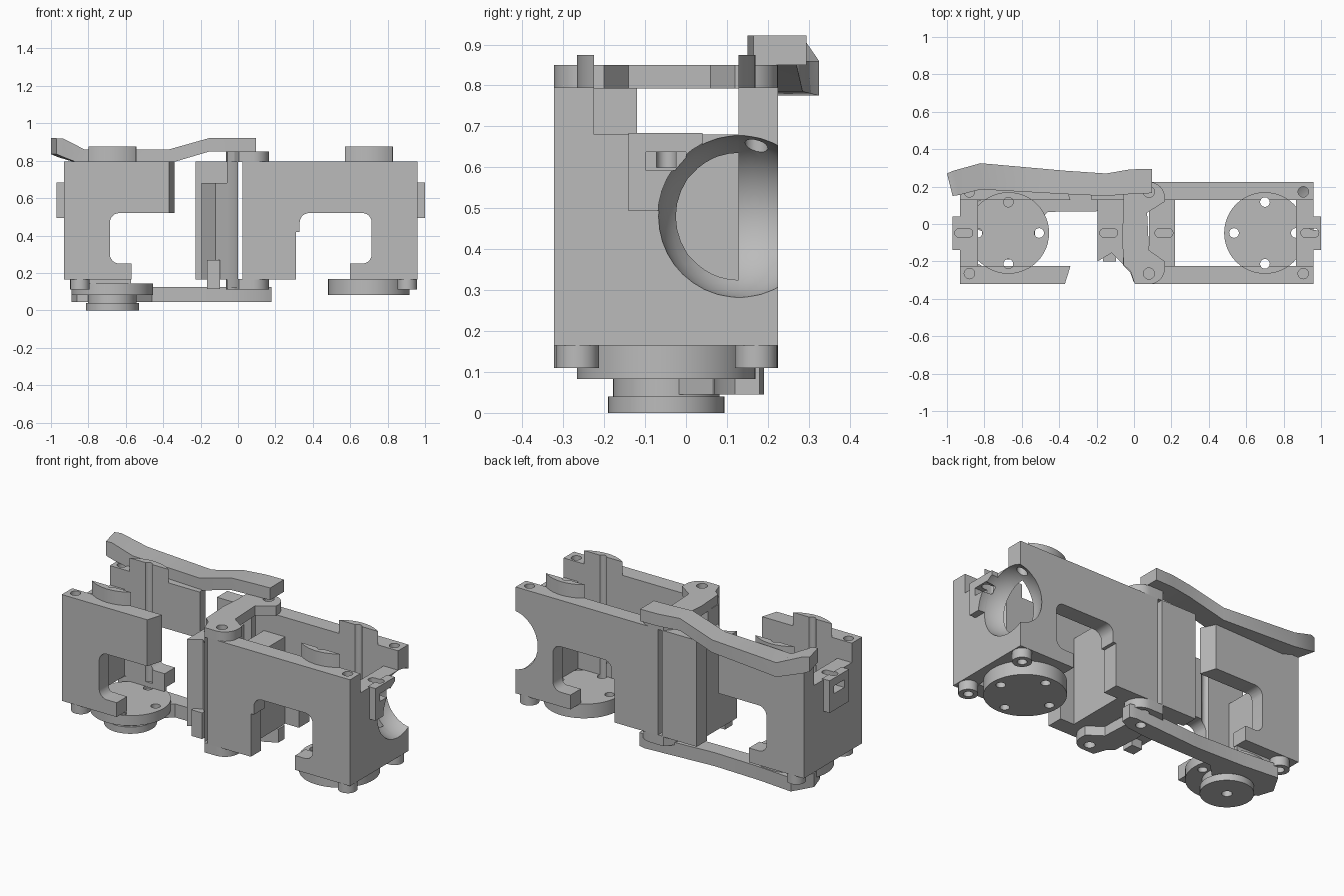
import bpy, bmesh, math
from mathutils import Vector

if "Cube" in bpy.data.objects:
    bpy.data.objects.remove(bpy.data.objects["Cube"])

grey = bpy.data.materials.new("plain_grey")
grey.diffuse_color = (0.5, 0.5, 0.5, 1)
grey.use_nodes = True
grey.node_tree.nodes["Principled BSDF"].inputs["Base Color"].default_value = grey.diffuse_color
YC = -0.048                      # centre line of the two housings


def finish(name, bm):
    bmesh.ops.recalc_face_normals(bm, faces=bm.faces)
    me = bpy.data.meshes.new(name)
    bm.to_mesh(me)
    bm.free()
    me.materials.append(grey)
    ob = bpy.data.objects.new(name, me)
    bpy.context.collection.objects.link(ob)
    return ob


def prism(name, pts, lo, hi, axis="z"):
    """Extrude an outline along z (xy points) or along y (xz points)."""
    bm = bmesh.new()
    place = (lambda a, b, t: (a, b, t)) if axis == "z" else (lambda a, b, t: (a, t, b))
    f = bm.faces.new([bm.verts.new(place(a, b, lo)) for a, b in pts])
    ext = bmesh.ops.extrude_face_region(bm, geom=[f])
    step = Vector(place(0, 0, hi - lo))
    bmesh.ops.translate(bm, vec=step, verts=[v for v in ext["geom"] if isinstance(v, bmesh.types.BMVert)])
    return finish(name, bm)


def box(name, x0, x1, y0, y1, z0, z1):
    return prism(name, [(x0, y0), (x1, y0), (x1, y1), (x0, y1)], z0, z1)


def arc(cx, cy, r, a0, a1, n):
    return [(cx + r * math.cos(math.radians(a0 + (a1 - a0) * i / n)),
             cy + r * math.sin(math.radians(a0 + (a1 - a0) * i / n))) for i in range(n + 1)]


def disc(name, x, y, r, z0, z1, n=48):
    return prism(name, arc(x, y, r, 0, 360, n)[:-1], z0, z1)


def slot(name, x, y, half, r, z0, z1):
    return prism(name, arc(x + half, y, r, -90, 90, 10) + arc(x - half, y, r, 90, 270, 10), z0, z1)


def ball(name, x, y, z, r):
    bm = bmesh.new()
    bmesh.ops.create_uvsphere(bm, u_segments=32, v_segments=20, radius=r)
    bmesh.ops.translate(bm, vec=(x, y, z), verts=bm.verts)
    return finish(name, bm)


def cut(ob, *cutters):
    for c in cutters:
        m = ob.modifiers.new("cut", "BOOLEAN")
        m.operation, m.solver, m.object = "DIFFERENCE", "EXACT", c
        bpy.context.view_layer.objects.active = ob
        bpy.ops.object.modifier_apply(modifier=m.name)
        bpy.data.objects.remove(c)


def screw_holes(cx, z0, z1):
    """Four holes on a cross around the housing axis."""
    return [disc("hole", cx + dx, YC + dy, 0.026, z0, z1, 16)
            for dx, dy in ((0.165, 0), (-0.165, 0), (0, 0.165), (0, -0.165))]


WALLS = (("front", -0.322, -0.225), ("back", 0.128, 0.225))
LUGS = (("front", -0.265), ("back", 0.172))

# Right housing: side walls with window, lugs, bosses
for side, y0, y1 in WALLS:
    w = box(f"right_{side}_wall", 0.025, 0.96, y0, y1, 0.165, 0.795)
    window = ([(0.31, 0.1), (0.6, 0.1), (0.6, 0.25)] + arc(0.665, 0.30, 0.05, -90, 0, 6)
              + arc(0.665, 0.47, 0.05, 0, 90, 6) + arc(0.38, 0.47, 0.05, 90, 180, 6)
              + [(0.33, 0.42), (0.31, 0.42)])
    cut(w, prism("window", window, y0 - 0.1, y1 + 0.1, "y"),
        ball("scoop", 0.99, 0.13, 0.48, 0.2),
        *[disc("bolt", 0.905, y, 0.028, 0.6, 0.9, 20) for s, y in LUGS if s == side],
        disc("groove", 0.7, YC + (0.165 if side == "back" else -0.165), 0.026, 0.1, 0.9, 16))

# Left housing: side walls with slanted free ends
for side, y0, y1 in WALLS:
    if side == "front":
        plan = [(-0.93, y0), (-0.37, y0), (-0.355, -0.275), (-0.34, y1), (-0.93, y1)]
    else:
        plan = [(-0.93, y0), (-0.34, y0), (-0.37, y1), (-0.93, y1)]
    w = prism(f"left_{side}_wall", plan, 0.165, 0.795)
    window = ([(-0.2, 0.1), (-0.2, 0.52)] + arc(-0.635, 0.47, 0.05, 90, 180, 6)
              + arc(-0.635, 0.30, 0.05, 180, 270, 6) + [(-0.57, 0.25), (-0.57, 0.1)])
    cut(w, prism("window", window, y0 - 0.1, y1 + 0.1, "y"),
        *[disc("bolt", -0.88, y, 0.028, 0.6, 0.9, 20) for s, y in LUGS if s == side],
        disc("groove", -0.672, YC + (0.165 if side == "back" else -0.165), 0.026, 0.1, 0.9, 16))

# Round bosses on top of the walls, opened by the gap between them
for name, cx in (("left", -0.672), ("right", 0.7)):
    b = disc(f"{name}_top_bosses", cx, YC, 0.218, 0.79, 0.875)
    cut(b, box("gap", cx - 0.4, cx + 0.4, -0.225, 0.128, 0.7, 1), *screw_holes(cx, 0.7, 1))

# Bottom discs and pivot hub
d = disc("right_bottom_disc", 0.7, YC, 0.218, 0.083, 0.167)
cut(d, *screw_holes(0.7, 0, 0.3))
d = disc("left_bottom_disc", -0.672, YC, 0.218, 0.083, 0.143)
cut(d, *screw_holes(-0.672, 0, 0.3))
for side, y0, y1 in WALLS:
    box(f"left_{side}_spacer", -0.82, -0.573, max(y0, -0.24), min(y1, 0.15), 0.14, 0.17)
h = disc("left_pivot_hub", -0.672, YC, 0.142, 0, 0.04)
cut(h, disc("hole", -0.672, YC, 0.028, -0.1, 0.2, 16))
disc("left_hub_neck", -0.672, YC, 0.13, 0.04, 0.085)

# Corner lugs under the housings
for name, x in (("left", -0.845), ("right", 0.905)):
    for side, y in LUGS:
        lug = disc(f"{name}_{side}_lug", x, y, 0.052, 0.11, 0.167, 24)
        cut(lug, disc("hole", x, y, 0.026, 0, 0.3, 16))

# Outer end plates, each with a nut tab
for name, s, x0, x1, t0, t1 in (("left", -1, -0.93, -0.835, -0.97, -0.92),
                                ("right", 1, 0.865, 0.96, 0.95, 1.0)):
    p = box(f"{name}_end_plate", x0, x1, -0.226, 0.13, 0.165, 0.68)
    tab = box(f"{name}_end_tab", t0, t1, -0.14, 0.04, 0.493, 0.684)
    xs = 0.94 if s > 0 else -0.91
    for ob in (p, tab):
        cut(ob, slot("slot", xs, YC, 0.024, 0.024, 0.6, 0.8),
            box("nut", min(xs, xs + s * 0.1), max(xs, xs + s * 0.1), -0.098, 0, 0.592, 0.638))
    if s > 0:
        cut(p, ball("scoop", 0.99, 0.13, 0.48, 0.2))
        cut(tab, ball("scoop", 0.99, 0.13, 0.48, 0.2))

# Inner end plates
for name, x0, x1, xs in (("left", -0.195, -0.05, -0.135), ("right", 0.08, 0.22, 0.16)):
    p = box(f"{name}_inner_plate", x0, x1, -0.14 if name == "left" else -0.226, 0.13, 0.165, 0.68)
    cut(p, slot("slot", xs, YC, 0.024, 0.024, 0.6, 0.8))

# Centre spine: back panel and faceted front posts
box("spine_back_panel", -0.228, 0.0, 0.128, 0.225, 0.165, 0.795)
prism("spine_inner_post", [(-0.195, -0.2), (-0.12, -0.155), (-0.05, -0.225), (-0.05, -0.135),
                           (-0.195, -0.135)], 0.165, 0.68)
prism("spine_front_post", [(-0.06, -0.22), (-0.02, -0.26), (0.0, -0.315), (0.0, -0.12),
                           (-0.06, -0.12)], 0.12, 0.795)
box("spine_foot_block", -0.165, -0.095, -0.2, -0.13, 0.115, 0.27)

# Bridge bars joining the spine to the right housing
for name, z0, z1 in (("top", 0.793, 0.85), ("bottom", 0.11, 0.168)):
    plan = (arc(0.08, -0.237, 0.085, -90, 0, 8) + [(0.165, -0.2), (0.08, -0.14), (0.07, 0.06)]
            + [(0.165, 0.12)] + arc(0.08, 0.14, 0.085, 0, 90, 8)
            + [(-0.01, 0.225), (-0.055, 0.17), (-0.055, 0.06), (-0.065, -0.05),
               (-0.055, -0.22), (-0.02, -0.25), (0.005, -0.322)])
    b = prism(f"{name}_bridge_bar", plan, z0, z1)
    cut(b, *[disc("hole", 0.08, y, 0.03, z0 - 0.1, z1 + 0.1, 20) for _, y in LUGS])

# Top arm: lofted bar, stations are x, y range, z range
bm = bmesh.new()
prev = None
for x, y0, y1, z0, z1 in ((-0.985, 0.15, 0.27, 0.835, 0.92), (-0.95, 0.155, 0.285, 0.82, 0.918),
                          (-0.82, 0.185, 0.325, 0.775, 0.86), (-0.37, 0.16, 0.285, 0.785, 0.86),
                          (-0.15, 0.15, 0.27, 0.85, 0.922), (-0.02, 0.16, 0.292, 0.85, 0.922),
                          (0.095, 0.165, 0.295, 0.85, 0.922)):
    dx = -0.015 if x < -0.9 else 0
    ring = [bm.verts.new(c) for c in ((x - dx, y0, z0), (x + dx, y1, z0), (x + dx, y1, z1), (x - dx, y0, z1))]
    if prev:
        for i in range(4):
            bm.faces.new((prev[i], prev[i - 1], ring[i - 1], ring[i]))
    else:
        bm.faces.new(ring)
    prev = ring
bm.faces.new(prev)
finish("top_arm", bm)

# Bottom arm linking the bridge to the left hub
a = prism("bottom_arm", [(-0.89, 0.07), (-0.86, -0.02), (-0.73, -0.07), (-0.58, -0.05), (-0.46, 0.065),
                         (-0.05, 0.07), (0.11, 0.085), (0.18, 0.12), (0.18, 0.18), (0.14, 0.19),
                         (-0.3, 0.16), (-0.6, 0.17), (-0.82, 0.19)], 0.045, 0.125)
cut(a, disc("hole", 0.08, 0.15, 0.028, 0, 0.3, 20))

# Keep flat faces crisp and round walls smooth
for ob in bpy.data.objects:
    ob.select_set(True)
bpy.context.view_layer.objects.active = bpy.data.objects["top_arm"]
bpy.ops.object.shade_smooth_by_angle(angle=math.radians(30))
